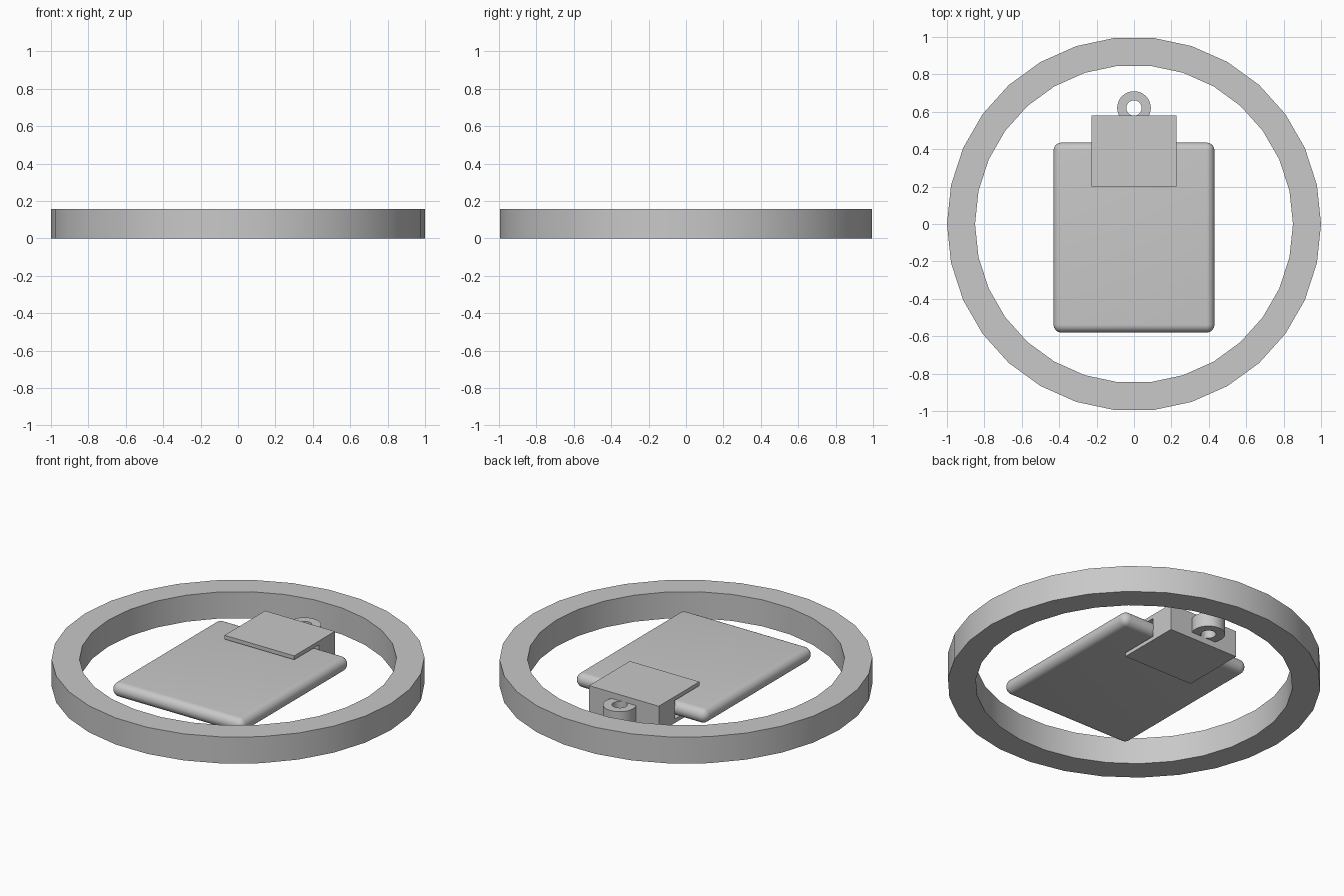
import bpy, bmesh, math

if "Cube" in bpy.data.objects:
    bpy.data.objects.remove(bpy.data.objects["Cube"])

grey = bpy.data.materials.new("plain_grey")
grey.diffuse_color = (0.58, 0.58, 0.58, 1)
grey.use_nodes = True
grey.node_tree.nodes["Principled BSDF"].inputs["Base Color"].default_value = grey.diffuse_color


def add_object(name, bm):
    bmesh.ops.recalc_face_normals(bm, faces=bm.faces)
    mesh = bpy.data.meshes.new(name)
    bm.to_mesh(mesh)
    bm.free()
    mesh.materials.append(grey)
    obj = bpy.data.objects.new(name, mesh)
    bpy.context.collection.objects.link(obj)
    return obj


def shade_smooth(obj):
    bpy.ops.object.select_all(action='DESELECT')
    obj.select_set(True)
    bpy.context.view_layer.objects.active = obj
    bpy.ops.object.shade_smooth_by_angle(angle=math.radians(35))


def ring(name, outer, inner, z0, z1, y=0.0, sides=30):
    """Flat-topped tube around a vertical axis."""
    bm = bmesh.new()
    loops = []
    for i in range(sides):
        a = 2 * math.pi * i / sides
        section = ((outer, z0), (outer, z1), (inner, z1), (inner, z0))
        loops.append([bm.verts.new((r * math.cos(a), y + r * math.sin(a), z))
                      for r, z in section])
    for i in range(sides):
        a, b = loops[i], loops[(i + 1) % sides]
        for k in range(4):
            n = (k + 1) % 4
            bm.faces.new((a[k], b[k], b[n], a[n]))
    obj = add_object(name, bm)
    shade_smooth(obj)
    return obj


HEIGHT = 0.157
MID = HEIGHT / 2
PLATE_HALF = 0.0425
PLATE_BACK = 0.435

# Large outer hoop
ring("outer_hoop", 1.0, 0.85, 0, HEIGHT)

# Rounded tablet lying in the middle
bm = bmesh.new()
bmesh.ops.create_cube(bm, size=1)
bmesh.ops.scale(bm, vec=(0.86, PLATE_BACK + 0.58, 2 * PLATE_HALF), verts=bm.verts)
bmesh.ops.translate(bm, vec=(0, (PLATE_BACK - 0.58) / 2, MID), verts=bm.verts)
bmesh.ops.bevel(bm, geom=bm.edges[:], offset=0.042, offset_type='OFFSET',
                segments=8, profile=0.5, affect='EDGES')
shade_smooth(add_object("rounded_tablet", bm))

# Clip: C-shaped side profile (y, z) extruded across x, gripping the tablet
LIP = 0.023
profile = [(0.58, 0), (0.58, HEIGHT), (0.2, HEIGHT), (0.2, HEIGHT - LIP),
           (0.43, HEIGHT - LIP), (0.43, LIP), (0.2, LIP), (0.2, 0)]
bm = bmesh.new()
left, right = [[bm.verts.new((x, y, z)) for y, z in profile] for x in (-0.228, 0.228)]
bm.faces.new(left)
bm.faces.new(right)
for i in range(len(profile)):
    n = (i + 1) % len(profile)
    bm.faces.new((left[i], left[n], right[n], right[i]))
add_object("clip", bm)

# Hanging eyelet behind the clip
ring("hanging_eyelet", 0.09, 0.041, MID - PLATE_HALF, MID + PLATE_HALF, y=0.62)
